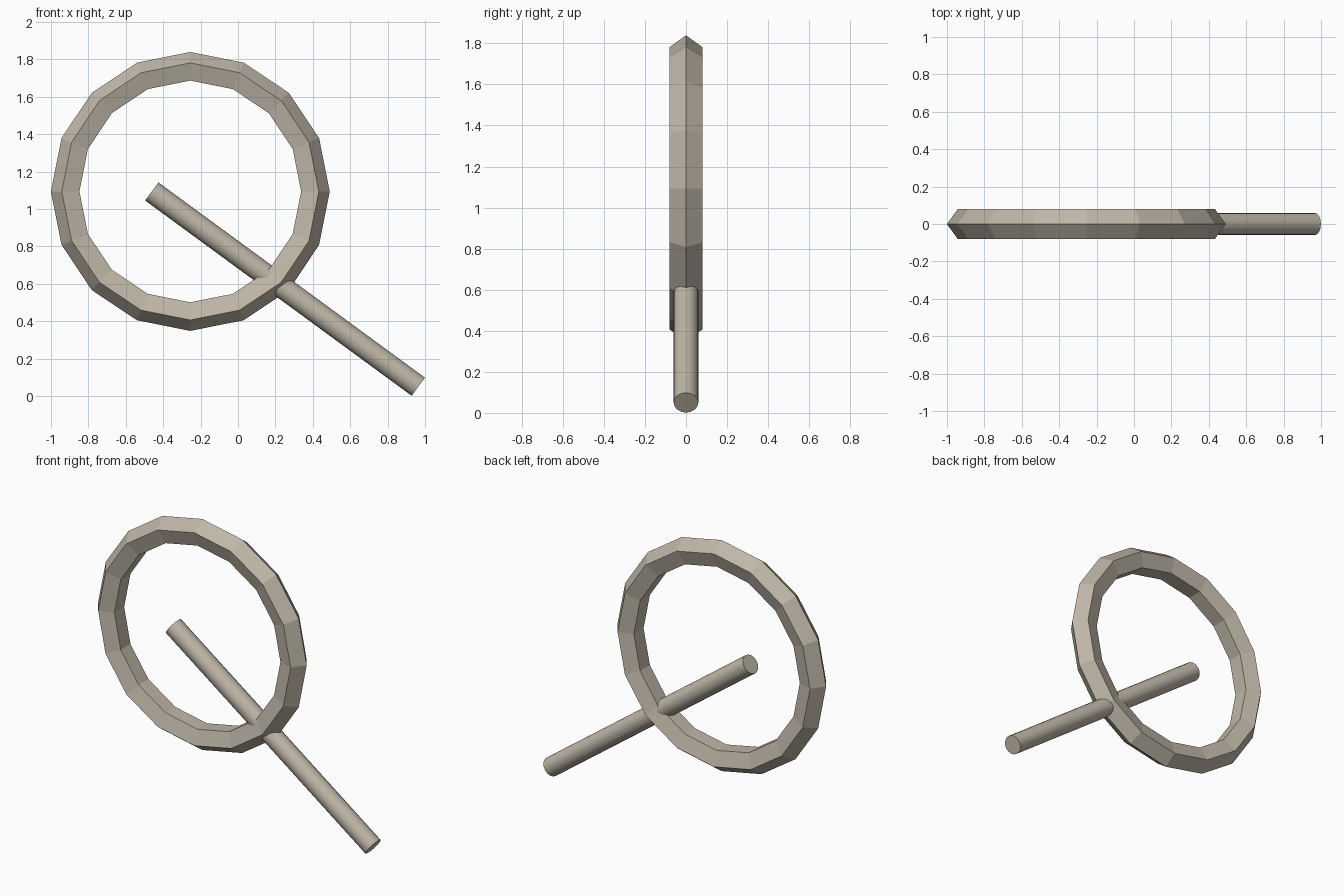
import bpy, math
from mathutils import Vector

if "Cube" in bpy.data.objects:
    bpy.data.objects.remove(bpy.data.objects["Cube"])

mat = bpy.data.materials.new("warm_grey")
mat.diffuse_color = (0.52, 0.47, 0.39, 1)
mat.use_nodes = True
mat.node_tree.nodes["Principled BSDF"].inputs["Base Color"].default_value = mat.diffuse_color

# Ring: low-poly torus with a five-sided section, standing upright
bpy.ops.mesh.primitive_torus_add(
    major_segments=16, minor_segments=5, major_radius=0.661, minor_radius=0.0845,
    location=(-0.255, 0, 1.094), rotation=(math.pi / 2, 0, 0))
ring = bpy.context.object
ring.name = "ring"
ring.data.materials.append(mat)
bpy.ops.object.shade_flat()

# Rod: slanted cylinder from the ring's middle down through its rim
a, b = Vector((-0.461, 0, 1.094)), Vector((0.964, 0, 0.05))
d = b - a
bpy.ops.mesh.primitive_cylinder_add(
    vertices=16, radius=0.06, depth=d.length, location=(a + b) / 2,
    rotation=d.to_track_quat('Z', 'Y').to_euler())
rod = bpy.context.object
rod.name = "rod"
rod.data.materials.append(mat)
bpy.ops.object.shade_smooth_by_angle(angle=math.radians(35))
